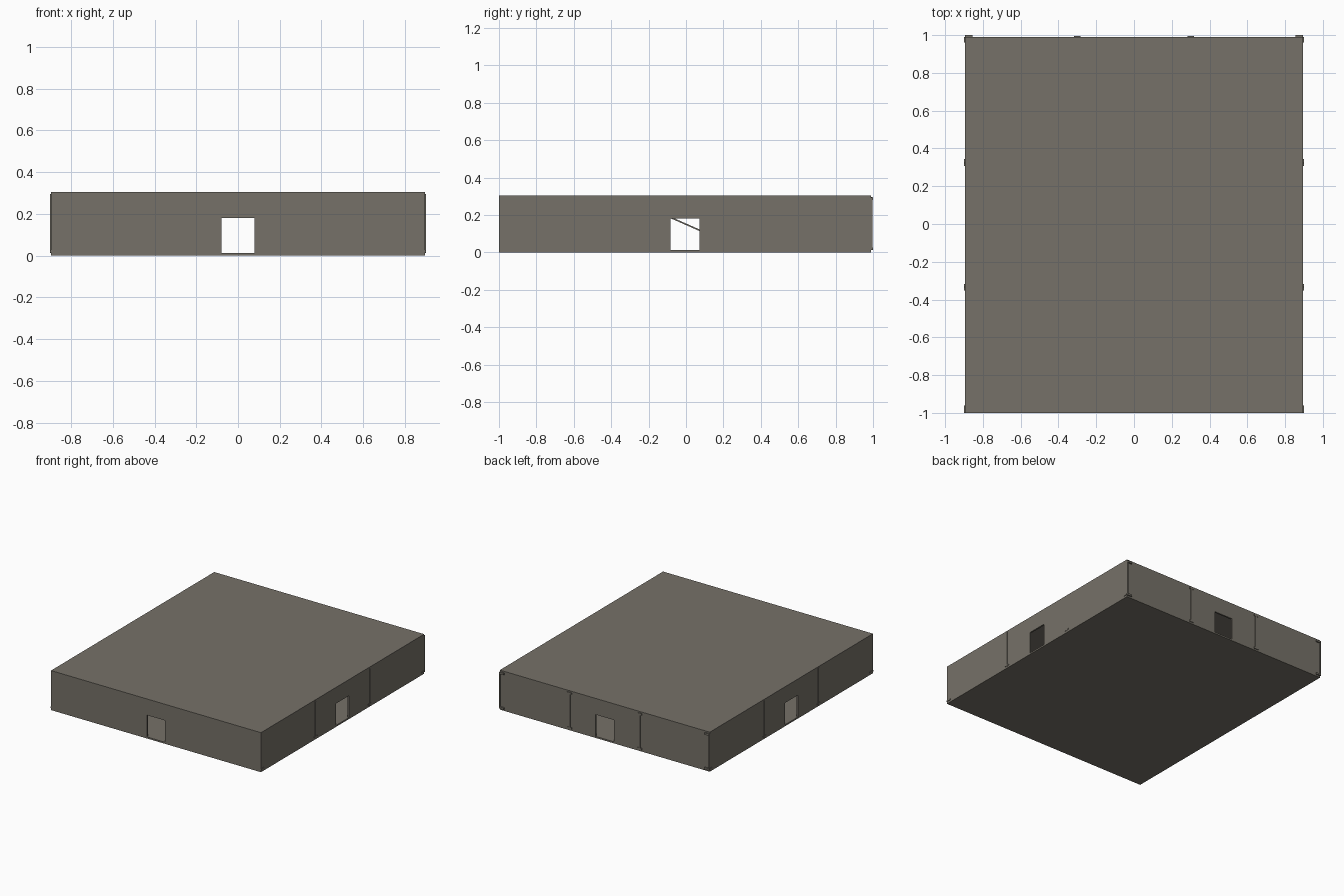
import bpy, math

if "Cube" in bpy.data.objects:
    bpy.data.objects.remove(bpy.data.objects["Cube"])

X, Y0, Y1, H = 0.896, -1.0, 0.99, 0.305   # shell extents
T = 0.012                                  # panel thickness
DOOR_W, DOOR_Z0, DOOR_Z1 = 0.078, 0.012, 0.18
YC = (Y0 + Y1) / 2

mat = bpy.data.materials.new("warm grey")
mat.diffuse_color = (0.18, 0.165, 0.138, 1)
mat.use_nodes = True
mat.node_tree.nodes["Principled BSDF"].inputs["Base Color"].default_value = mat.diffuse_color


def boxes(name, items):
    """One object made of boxes given as (x0, x1, y0, y1, z0, z1)."""
    verts, faces = [], []
    for x0, x1, y0, y1, z0, z1 in items:
        n = len(verts)
        verts += [(x, y, z) for x in (x0, x1) for y in (y0, y1) for z in (z0, z1)]
        for f in ((0, 1, 3, 2), (4, 6, 7, 5), (0, 4, 5, 1),
                  (2, 3, 7, 6), (0, 2, 6, 4), (1, 5, 7, 3)):
            faces.append([n + i for i in f])
    me = bpy.data.meshes.new(name)
    me.from_pydata(verts, [], faces)
    me.materials.append(mat)
    ob = bpy.data.objects.new(name, me)
    bpy.context.collection.objects.link(ob)
    return ob


def wall_parts(a0, a1, mid):
    """Spans (along, z) of a wall with a doorway at mid."""
    l, r = mid - DOOR_W, mid + DOOR_W
    return [(a0, l, T, H - T), (r, a1, T, H - T), (l, r, DOOR_Z1, H - T)]


# floor and roof slabs
boxes("floor", [(-X, X, Y0, Y1, 0, T)])
boxes("roof", [(-X, X, Y0, Y1, H - T, H)])

# four walls, each with a central doorway
for name, y in (("front_wall", Y0), ("back_wall", Y1 - T)):
    boxes(name, [(a, b, y, y + T, c, d) for a, b, c, d in wall_parts(-X, X, 0)])
for name, x in (("left_wall", -X), ("right_wall", X - T)):
    boxes(name, [(x, x + T, a, b, c, d)
                 for a, b, c, d in wall_parts(Y0 + T, Y1 - T, YC)])

# thin seam strips between the side wall panels, with small end clips
for name, s in (("left_seams", -1), ("right_seams", 1)):
    x0, x1 = sorted((s * X, s * (X + 0.004)))
    items = []
    for y in (-0.335, 0.325):
        items.append((x0, x1, y - 0.004, y + 0.004, 0.012, 0.295))
        items.append((x0, x1, y - 0.018, y + 0.018, 0.016, 0.026))
    items.append((x0, x1, Y0, Y0 + 0.04, 0.016, 0.026))
    items.append((x0, x1, Y1 - 0.03, Y1, 0.016, 0.026))
    boxes(name, items)

# back wall seam posts and corner clips standing proud of the wall
items = []
for x in (-0.3, 0.3):
    items.append((x - 0.006, x + 0.006, Y1, Y1 + 0.006, 0.012, 0.295))
    for z in (0.012, 0.28):
        items.append((x - 0.018, x + 0.018, Y1, Y1 + 0.006, z, z + 0.014))
for s in (-1, 1):
    x0, x1 = sorted((s * X, s * (X - 0.04)))
    e0, e1 = sorted((s * X, s * (X - 0.006)))
    items.append((e0, e1, Y1, Y1 + 0.008, 0.026, 0.28))
    for z in (0.012, 0.28):
        items.append((x0, x1, Y1, Y1 + 0.01, z, z + 0.014))
boxes("back_clips", items)

# slanted interior rail seen through the side doorway
rail = boxes("interior_rail", [(-0.02, 0.02, -0.2, 0.2, -0.004, 0.004)])
rail.location = (0.4, 0, 0.15)
rail.rotation_euler = (-math.atan(0.44), 0, 0)
